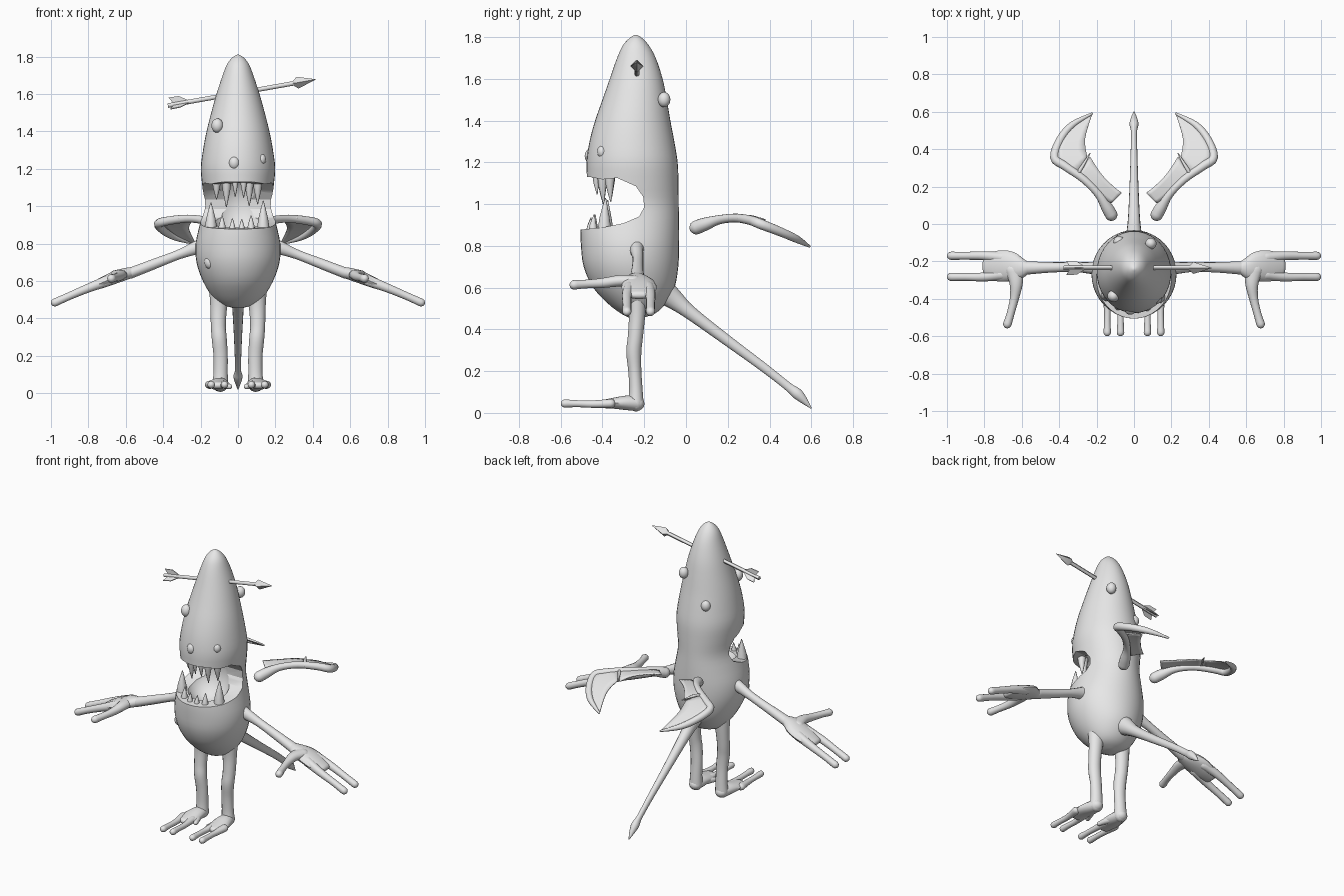
import bpy, bmesh, math
from mathutils import Vector

if "Cube" in bpy.data.objects:
    bpy.data.objects.remove(bpy.data.objects["Cube"])

grey = bpy.data.materials.new("plain grey")
grey.diffuse_color = (0.8, 0.8, 0.8, 1)
grey.use_nodes = True
grey.node_tree.nodes["Principled BSDF"].inputs["Base Color"].default_value = grey.diffuse_color


def finish(name, bm, angle=45):
    bmesh.ops.recalc_face_normals(bm, faces=bm.faces[:])
    me = bpy.data.meshes.new(name)
    bm.to_mesh(me)
    bm.free()
    me.materials.append(grey)
    ob = bpy.data.objects.new(name, me)
    bpy.context.collection.objects.link(ob)
    smooth(ob, angle)
    return ob


def smooth(ob, angle):
    bpy.ops.object.select_all(action='DESELECT')
    ob.select_set(True)
    bpy.context.view_layer.objects.active = ob
    if angle:
        bpy.ops.object.shade_smooth_by_angle(angle=math.radians(angle))


def spline(rows, steps):
    """Smooth curve through rows of numbers."""
    out = []
    n = len(rows)
    for i in range(n - 1):
        p = [rows[max(i - 1, 0)], rows[i], rows[i + 1], rows[min(i + 2, n - 1)]]
        for k in range(steps):
            t = k / steps
            out.append([0.5 * (2 * b + (c - a) * t + (2 * a - 5 * b + 4 * c - d) * t * t
                               + (3 * b - a - 3 * c + d) * t ** 3) for a, b, c, d in zip(*p)])
    out.append(list(rows[-1]))
    return out


def loft(name, rows, wide=(1, 0, 0), sides=14, steps=4, level=False, round_ends=True):
    """Skin through rows of x, y, z, radius along wide, radius across."""
    rows = [tuple(r) if len(r) == 5 else (*r, r[3]) for r in rows]
    pts = spline(rows, steps)
    c = [Vector(p[:3]) for p in pts]
    rings = []
    for i, p in enumerate(pts):
        t = (c[min(i + 1, len(c) - 1)] - c[max(i - 1, 0)]).normalized()
        if level:
            t = Vector((0, 0, 1))
        w = Vector(wide)
        w = (w - t * w.dot(t)).normalized()
        rings.append((c[i], w, t.cross(w), max(p[3], .001), max(p[4], .001), t))
    if round_ends:
        for end, sign in ((0, -1), (-1, 1)):
            o, w, v, a, b, t = rings[end]
            caps = [(o + t * sign * min(a, b) * math.sin(q), w, v, a * math.cos(q), b * math.cos(q), t)
                    for q in (.5, 1.0, 1.4)]
            rings = rings + caps if sign > 0 else caps[::-1] + rings
    bm = bmesh.new()
    loops = []
    for o, w, v, a, b, t in rings:
        loops.append([bm.verts.new(o + w * a * math.cos(q) + v * b * math.sin(q))
                      for q in (2 * math.pi * k / sides for k in range(sides))])
    for l0, l1 in zip(loops, loops[1:]):
        for k in range(sides):
            j = (k + 1) % sides
            bm.faces.new((l0[k], l0[j], l1[j], l1[k]))
    bm.faces.new(loops[0])
    bm.faces.new(loops[-1])
    return finish(name, bm)


def ball(name, loc, scale):
    bm = bmesh.new()
    bmesh.ops.create_uvsphere(bm, u_segments=24, v_segments=14, radius=1)
    for v in bm.verts:
        v.co = Vector(loc) + Vector(a * b for a, b in zip(v.co, scale))
    return finish(name, bm, 60)


def plate(name, outline, depth):
    """Flat outline thickened along a vector."""
    bm = bmesh.new()
    f = bm.faces.new([bm.verts.new(p) for p in outline])
    ext = bmesh.ops.extrude_face_region(bm, geom=[f])
    bmesh.ops.translate(bm, vec=depth, verts=[g for g in ext["geom"] if isinstance(g, bmesh.types.BMVert)])
    return finish(name, bm, 0)


def subtract(ob, cutter):
    smooth(ob, 0)
    m = ob.modifiers.new("cut", 'BOOLEAN')
    m.operation, m.solver, m.object = 'DIFFERENCE', 'EXACT', cutter
    bpy.ops.object.modifier_apply(modifier=m.name)
    bpy.data.objects.remove(cutter)


# body and head in one skin: height, front, back, half width
profile = [(.455, -.27, -.21, .02), (.475, -.31, -.15, .09), (.52, -.37, -.10, .14), (.6, -.445, -.055, .188),
           (.7, -.49, -.037, .222), (.8, -.503, -.033, .226), (.9, -.505, -.033, .205), (1.0, -.49, -.035, .182),
           (1.1, -.475, -.036, .19), (1.2, -.476, -.04, .199), (1.3, -.462, -.056, .187), (1.4, -.435, -.075, .168),
           (1.5, -.40, -.092, .143), (1.6, -.365, -.112, .115), (1.7, -.33, -.145, .082),
           (1.76, -.302, -.178, .058), (1.795, -.27, -.21, .03), (1.81, -.245, -.235, .005)]
body = loft("body", [(0, (f + b) / 2, z, w, (b - f) / 2) for z, f, b, w in profile],
            sides=40, steps=3, level=True, round_ends=False)

# open mouth and its hollow
mouth = [(-.7, 1.13), (-.46, 1.13), (-.4, 1.118), (-.33, 1.125), (-.24, 1.085), (-.205, 1.035),
         (-.2, .985), (-.225, .94), (-.3, .908), (-.4, .888), (-.5, .878), (-.7, .878)]
subtract(body, plate("mouth_cutter", [(-.4, y, z) for y, z in mouth], (.8, 0, 0)))
subtract(body, ball("hollow_cutter", (0, -.325, 1.0), (.15, .14, .175)))
smooth(body, 40)

# teeth: x, y, root z, tip z, radius
for i, (x, y, z0, z1, r) in enumerate([
        (-.145, -.38, .86, 1.02, .036), (.135, -.39, .86, 1.03, .036), (-.085, -.44, .86, .95, .024),
        (-.03, -.46, .86, .935, .02), (.02, -.46, .86, .93, .02), (.07, -.445, .86, .95, .024),
        (-.115, -.36, 1.15, 1.035, .026), (-.062, -.40, 1.15, .995, .028), (-.015, -.43, 1.15, 1.05, .018),
        (.03, -.43, 1.15, 1.045, .02), (.06, -.40, 1.15, 1.0, .027), (.105, -.365, 1.15, 1.01, .028)]):
    loft(f"tooth_{i}", [(x, y, z0, r), (x, y, z0 + (z1 - z0) * .45, r * .7), (x, y + .005, z1, .002)],
         sides=10, steps=2, round_ends=False)

# warts on the skin
for i, (x, y, z, r) in enumerate([(-.11, -.385, 1.43, .032), (.125, -.40, 1.25, .025), (.09, -.105, 1.5, .03),
                                  (-.08, -.095, 1.33, .03), (-.15, -.40, .7, .03), (-.02, -.455, 1.23, .03)]):
    ball(f"wart_{i}", (x, y, z), (r, r, r * 1.2))

for s, side in ((1, "right"), (-1, "left")):
    def limb(name, rows, wide, **kw):
        loft(f"{side}_{name}", [(r[0] * s, *r[1:]) for r in rows], wide, **kw)

    # arm, hand and fingers
    limb("arm", [(.16, -.235, .80, .04, .045), (.23, -.235, .775, .032, .036), (.32, -.23, .74, .026),
                 (.45, -.232, .69, .028), (.58, -.235, .64, .036, .03)], (0, 1, 0))
    limb("palm", [(.57, -.235, .645, .035, .03), (.62, -.235, .632, .068, .034), (.68, -.225, .61, .083, .033),
                  (.74, -.225, .585, .08, .028), (.79, -.225, .565, .06, .02)], (0, 1, 0))
    for y0, y1, n in ((-.18, -.17, "back"), (-.27, -.283, "front")):
        limb(n + "_finger", [(.7, y0, .60, .03), (.8, y1, .562, .024), (.9, y1, .52, .021),
                             (.978, y1, .485, .022)], (0, 1, 0))
    limb("thumb", [(.64, -.24, .63, .05, .03), (.63, -.32, .632, .035, .028), (.64, -.40, .622, .024),
                   (.66, -.48, .617, .021), (.677, -.535, .613, .023)], (1, 0, 0))

    # leg, foot and toes
    limb("leg", [(.095, -.235, .56, .06, .05), (.103, -.235, .46, .045, .04), (.105, -.243, .36, .04, .037),
                 (.1, -.25, .29, .04, .037), (.093, -.245, .2, .038, .032), (.093, -.24, .11, .038, .033),
                 (.095, -.24, .045, .042, .038)], (1, 0, 0))
    limb("foot", [(.095, -.235, .045, .04, .036), (.1, -.29, .048, .052, .035),
                  (.105, -.35, .046, .058, .026), (.108, -.41, .042, .048, .018)], (1, 0, 0))
    for x, n in ((.072, "inner"), (.143, "outer")):
        limb(n + "_toe", [(x + .008, -.36, .045, .026, .022), (x, -.45, .042, .018), (x, -.52, .044, .017),
                          (x, -.58, .045, .02)], (1, 0, 0))
    limb("side_toe", [(.085, -.29, .045, .025), (.06, -.34, .04, .018), (.045, -.38, .035, .014)], (0, 0, 1))

    # wing bone with a hooked outer end, and a thin strut
    limb("wing_bone", [(.122, .05, .888, .034), (.145, .09, .903, .032), (.19, .16, .925, .022),
                       (.27, .24, .933, .021), (.37, .31, .922, .023), (.425, .355, .905, .024),
                       (.395, .45, .868, .022), (.33, .53, .832, .018), (.225, .59, .798, .006)], (0, 0, 1))
    limb("wing_strut", [(.31, .255, .935, .01), (.275, .31, .938, .009), (.235, .378, .925, .003)],
         (0, 0, 1), sides=8)

    # wing skins, following the arch of the bone
    def arch(y):
        return .94 - .85 * (y - .23) ** 2 - .12 * max(0, y - .3)

    for n, inner, outer in (
            ("outer_wing_skin", [(.25, .36), (.262, .43), (.255, .49), (.225, .585)],
             [(.31, .26), (.42, .35), (.39, .45), (.33, .53), (.24, .585)]),
            ("inner_wing_skin", [(.065, .165), (.125, .215), (.18, .275), (.235, .36)],
             [(.12, .11), (.17, .145), (.24, .215), (.31, .26)])):
        a, b = spline(inner, 20 // (len(inner) - 1)), spline(outer, 20 // (len(outer) - 1))
        bm = bmesh.new()
        grid = []
        for k in range(13):
            p, q = a[round(k / 12 * (len(a) - 1))], b[round(k / 12 * (len(b) - 1))]
            row = []
            for j in range(5):
                x, y = (p[m] + (q[m] - p[m]) * j / 4 for m in (0, 1))
                row.append(bm.verts.new((x * s, y, arch(y))))
            grid.append(row)
        for r0, r1 in zip(grid, grid[1:]):
            for j in range(4):
                bm.faces.new((r0[j], r0[j + 1], r1[j + 1], r1[j]))
        skin = finish(f"{side}_{n}", bm)
        skin.modifiers.new("thickness", 'SOLIDIFY').thickness = .006

# tail with a leaf shaped tip
loft("tail", [(0, -.13, .60, .07, .07), (0, -.06, .545, .045, .05), (0, .02, .48, .033, .034),
              (0, .2, .345, .024, .026), (0, .38, .212, .018, .022), (0, .49, .125, .016, .021),
              (0, .54, .085, .024, .026), (0, .6, .022, .003, .003)], round_ends=False)

# arrow through the head
def on_arrow(x, r):
    return (x, -.235, 1.604 + .177 * x, r)


loft("arrow_shaft", [on_arrow(-.375, .012), on_arrow(.33, .012)], (0, 1, 0), sides=8, steps=1, round_ends=False)
loft("arrow_head", [on_arrow(.295, .012), on_arrow(.318, .032), on_arrow(.415, .001)], (0, 1, 0),
     sides=4, steps=1, round_ends=False)
axis = Vector((1, 0, .177)).normalized()
for k in range(3):
    q = 2 * math.pi * k / 3 + math.pi / 2
    out = Vector((0, 1, 0)) * math.cos(q) + axis.cross(Vector((0, -1, 0))) * -math.sin(q)
    across = axis.cross(out) * .005
    shape = [(-.34, 0), (-.365, .042), (-.31, .04), (-.25, 0)]
    plate(f"arrow_feather_{k}", [Vector(on_arrow(x, 0)[:3]) + out * h - across / 2 for x, h in shape], across)
